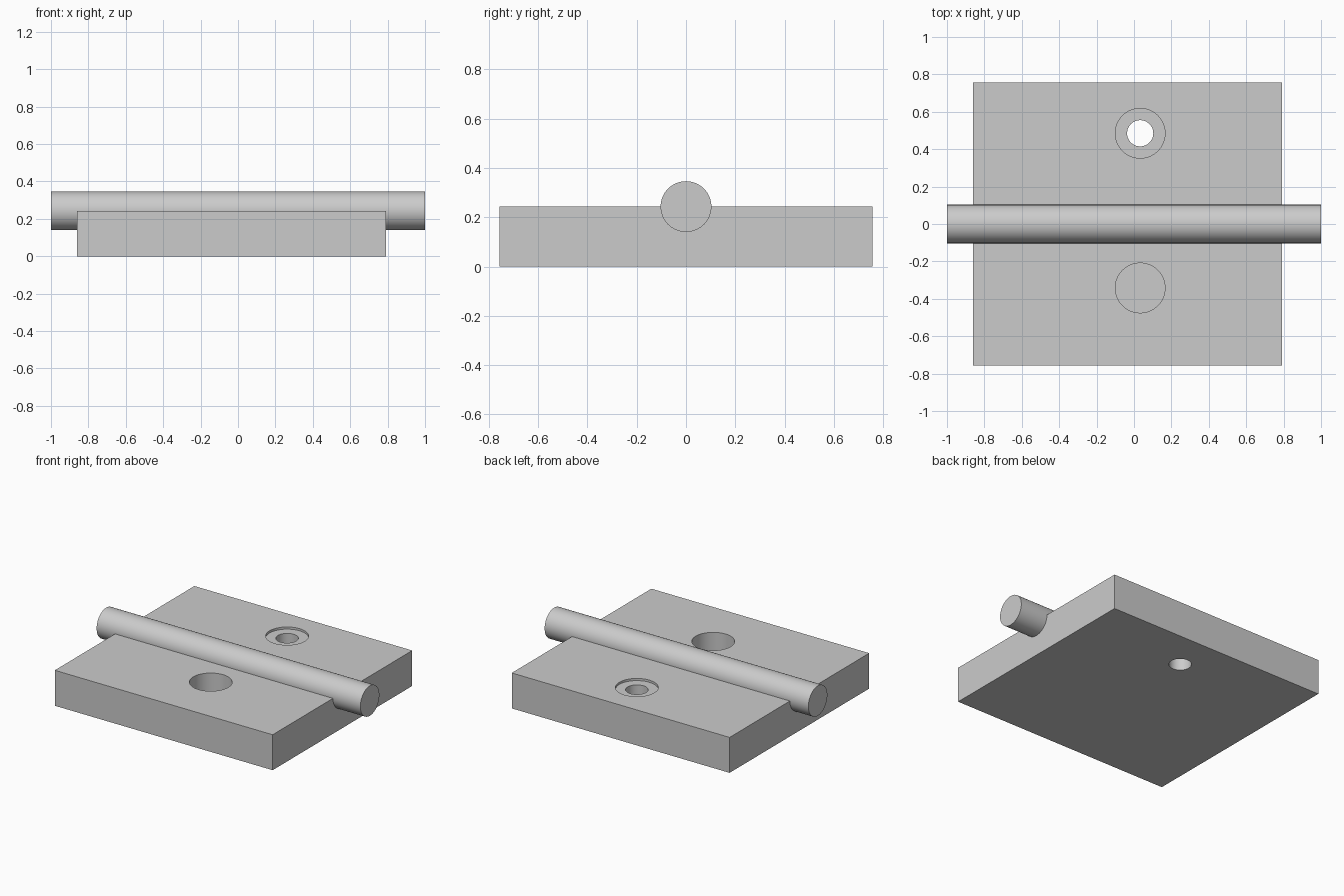
import bpy
import math

cube = bpy.data.objects.get("Cube")
if cube:
    bpy.data.objects.remove(cube, do_unlink=True)

# Single plain metal colour
metal = bpy.data.materials.new("grey_metal")
metal.use_nodes = True
grey = (0.6, 0.6, 0.6, 1)
metal.diffuse_color = grey
metal.node_tree.nodes["Principled BSDF"].inputs["Base Color"].default_value = grey

PLATE_TOP = 0.243
HOLE_X = 0.033


def cylinder(name, radius, depth, location, rotation=(0, 0, 0)):
    bpy.ops.mesh.primitive_cylinder_add(vertices=64, radius=radius, depth=depth,
                                        location=location, rotation=rotation)
    obj = bpy.context.object
    obj.name = name
    obj.data.materials.append(metal)
    return obj


def drill(target, name, radius, y, depth):
    """Cut a round hole of the given depth down from the plate top."""
    extra = 0.1
    z = PLATE_TOP + (extra - depth) / 2
    cutter = cylinder(name, radius, depth + extra, (HOLE_X, y, z))
    cutter.hide_render = True
    mod = target.modifiers.new(name, "BOOLEAN")
    mod.operation = "DIFFERENCE"
    mod.solver = "EXACT"
    mod.object = cutter
    bpy.context.view_layer.objects.active = target
    bpy.ops.object.modifier_apply(modifier=mod.name)
    bpy.data.objects.remove(cutter, do_unlink=True)


def smooth(obj):
    bpy.ops.object.select_all(action="DESELECT")
    obj.select_set(True)
    bpy.context.view_layer.objects.active = obj
    bpy.ops.object.shade_smooth_by_angle(angle=math.radians(30))


# Base plate, slightly off-centre along the pin
bpy.ops.mesh.primitive_cube_add(size=1, location=(-0.034, 0, PLATE_TOP / 2))
plate = bpy.context.object
plate.name = "base_plate"
plate.scale = (1.652, 1.512, PLATE_TOP)
bpy.ops.object.transform_apply(location=False, rotation=False, scale=True)
plate.data.materials.append(metal)

# Blind hole in front, shallow counterbore with through hole behind
drill(plate, "blind_hole", 0.133, -0.342, 0.18)
drill(plate, "counterbore", 0.133, 0.485, 0.015)
drill(plate, "through_hole", 0.07, 0.485, 0.4)
smooth(plate)

# Hinge pin half sunk into the plate
pin = cylinder("hinge_pin", 0.103, 2, (0, 0, PLATE_TOP), (0, math.pi / 2, 0))
smooth(pin)
